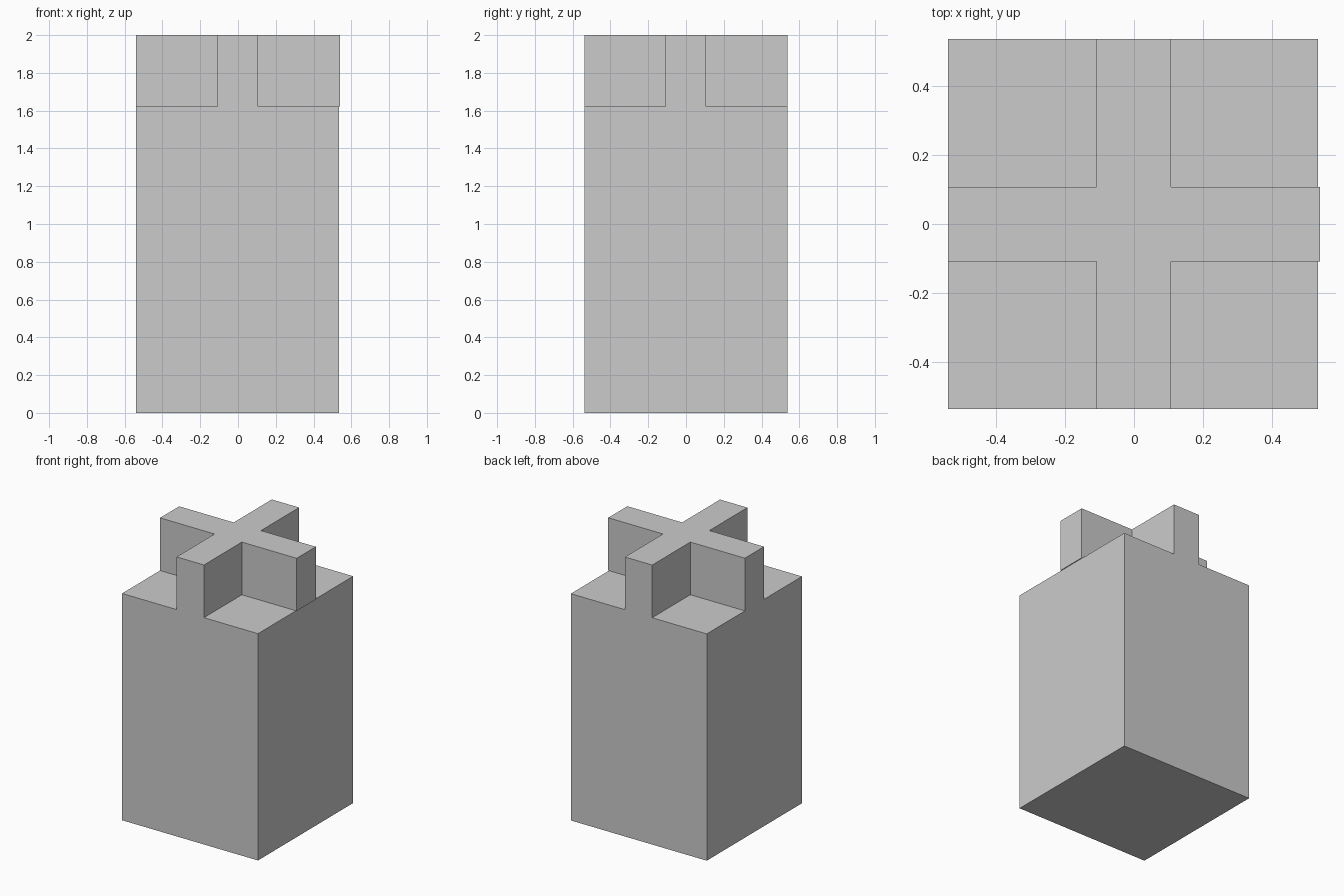
import bpy, bmesh

if "Cube" in bpy.data.objects:
    bpy.data.objects.remove(bpy.data.objects["Cube"])


def extrude_profile(name, points, z0, z1):
    """Extrude a flat outline (counter-clockwise) from z0 up to z1."""
    bm = bmesh.new()
    face = bm.faces.new([bm.verts.new((x, y, z0)) for x, y in points])
    top = bmesh.ops.extrude_face_region(bm, geom=[face], use_keep_orig=True)["geom"]
    verts = [v for v in top if isinstance(v, bmesh.types.BMVert)]
    bmesh.ops.translate(bm, verts=verts, vec=(0, 0, z1 - z0))
    bmesh.ops.recalc_face_normals(bm, faces=bm.faces)
    mesh = bpy.data.meshes.new(name)
    bm.to_mesh(mesh)
    bm.free()
    obj = bpy.data.objects.new(name, mesh)
    bpy.context.collection.objects.link(obj)
    return obj


HX, HY = 0.541, 0.538      # half lengths of the cross arms
BODY_RIGHT = 0.535         # body stops just short of the right arm
W0, W1 = -0.109, 0.107     # arm width limits
SEAM, TOP = 1.623, 2.0

# Square block
extrude_profile("body_block",
                [(-HX, -HY), (BODY_RIGHT, -HY), (BODY_RIGHT, HY), (-HX, HY)],
                0.0, SEAM)

# Cross-shaped stud on top, arms flush with the block sides
extrude_profile("top_cross",
                [(W0, -HY), (W1, -HY), (W1, W0), (HX, W0), (HX, W1), (W1, W1),
                 (W1, HY), (W0, HY), (W0, W1), (-HX, W1), (-HX, W0), (W0, W0)],
                SEAM, TOP)
